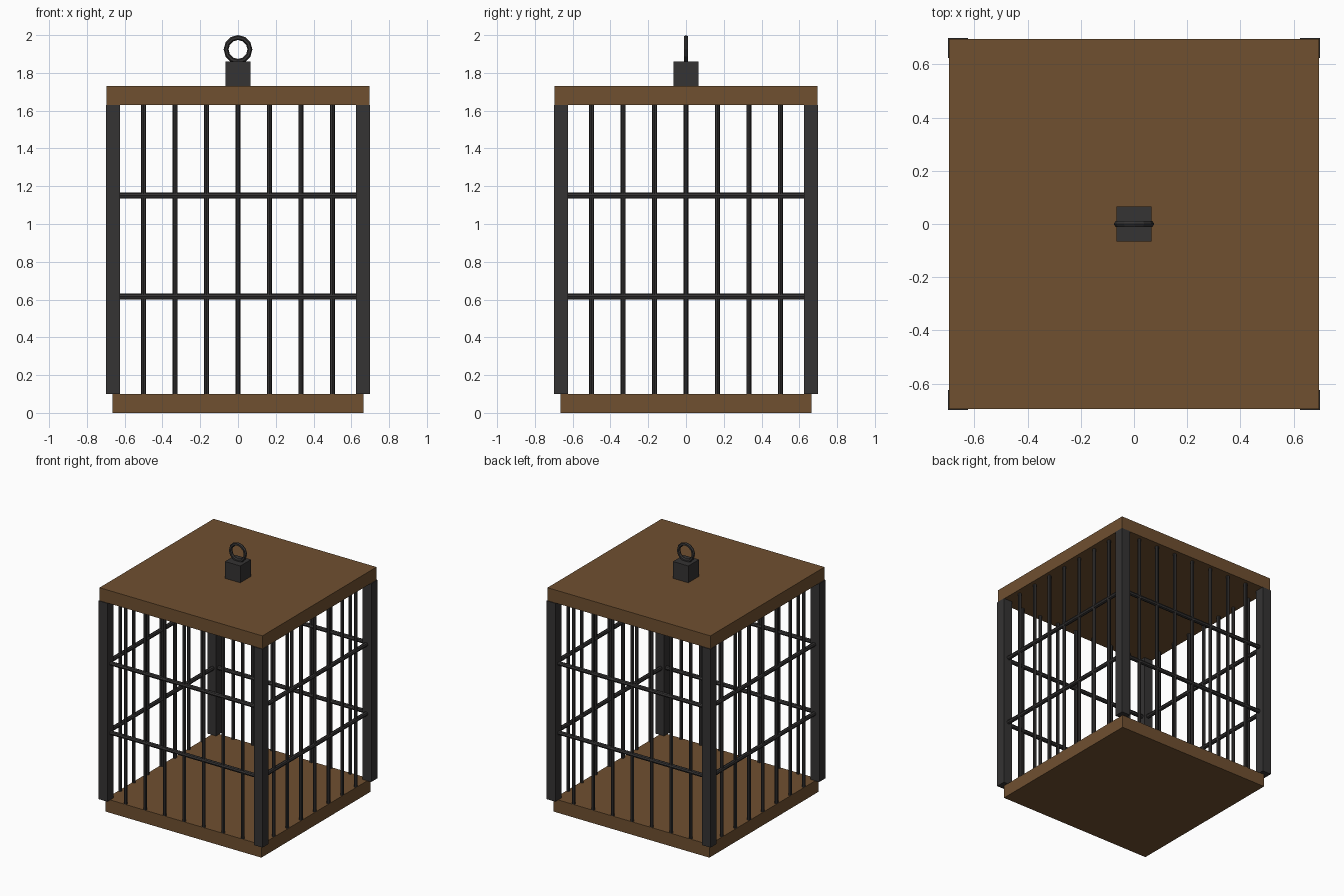
import bpy
from math import pi

if "Cube" in bpy.data.objects:
    bpy.data.objects.remove(bpy.data.objects["Cube"])


def material(name, color):
    m = bpy.data.materials.new(name)
    m.diffuse_color = color
    m.use_nodes = True
    m.node_tree.nodes["Principled BSDF"].inputs["Base Color"].default_value = m.diffuse_color
    return m


wood = material("wood", (0.16, 0.08, 0.03, 1))
iron = material("iron", (0.035, 0.033, 0.033, 1))


def finish(name, mat):
    ob = bpy.context.object
    ob.name = name
    ob.data.materials.append(mat)
    return ob


def box(name, x, y, z0, z1, width, mat):
    bpy.ops.mesh.primitive_cube_add(size=1, location=(x, y, (z0 + z1) / 2))
    bpy.context.object.scale = (width, width, z1 - z0)
    return finish(name, mat)


def rod(name, loc, radius, length, rot=(0, 0, 0)):
    bpy.ops.mesh.primitive_cylinder_add(vertices=8, radius=radius, depth=length,
                                        location=loc, rotation=rot)
    return finish(name, iron)


BASE, TOP = 0.10, 1.63
WALL = 0.655

# Wooden floor and roof
box("floor", 0, 0, 0, BASE, 1.33, wood)
box("roof", 0, 0, TOP, 1.73, 1.39, wood)

# Corner posts
for x in (-1, 1):
    for y in (-1, 1):
        box("corner_post", x * 0.6625, y * 0.6625, BASE, TOP, 0.075, iron)

# Bars and rails on all four walls
for s in (-1, 1):
    for i in range(-3, 4):
        p = i / 6
        rod("bar", (p, s * WALL, (BASE + TOP) / 2), 0.013, TOP - BASE)
        rod("bar", (s * WALL, p, (BASE + TOP) / 2), 0.013, TOP - BASE)
    for z in (0.615, 1.15):
        rod("rail", (0, s * WALL, z), 0.016, 1.27, (0, pi / 2, 0))
        rod("rail", (s * WALL, 0, z), 0.016, 1.27, (pi / 2, 0, 0))

# Hanging block and ring
box("hanger_block", 0, 0, 1.73, 1.86, 0.13, iron)
bpy.ops.mesh.primitive_torus_add(major_segments=12, minor_segments=6,
                                 major_radius=0.063, minor_radius=0.013,
                                 location=(0, 0, 1.924), rotation=(pi / 2, 0, 0))
finish("hanging_ring", iron)
